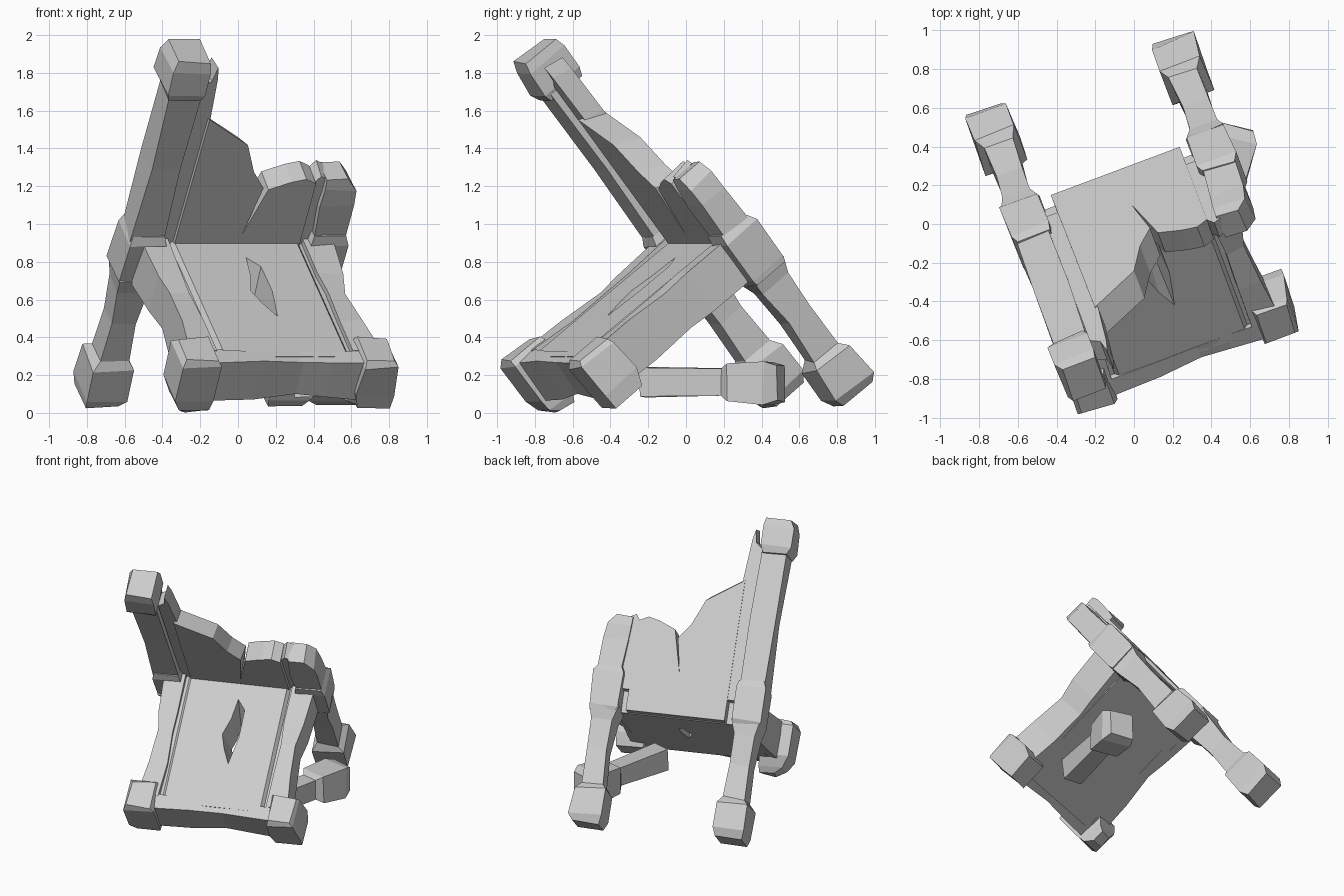
import bpy, bmesh, random
from math import radians
from mathutils import Matrix, Vector

random.seed(4)
# Chair frame: pitched forward onto its broken front legs, turned about z
CHAIR = Matrix.Rotation(radians(20.5), 4, 'Z') @ Matrix.Rotation(radians(38), 4, 'X')
LOOSE = Matrix.Translation((.37, -.23, .155)) @ Matrix.Rotation(radians(-13), 4, 'Z')


def skin(name, loops, matrix):
    """Close a stack of equal-sized loops into a solid."""
    bm = bmesh.new()
    rows = [[bm.verts.new(matrix @ Vector(p)) for p in loop] for loop in loops]
    n = len(rows[0])
    for a, b in zip(rows, rows[1:]):
        for i in range(n):
            j = (i + 1) % n
            bm.faces.new((a[i], a[j], b[j], b[i]))
    bm.faces.new(rows[0])
    bm.faces.new(rows[-1])
    bmesh.ops.recalc_face_normals(bm, faces=bm.faces)
    mesh = bpy.data.meshes.new(name)
    bm.to_mesh(mesh)
    bm.free()
    obj = bpy.data.objects.new(name, mesh)
    bpy.context.collection.objects.link(obj)
    return obj


def along(axis, t, a, b):
    return {'x': (t, a, b), 'y': (a, t, b), 'z': (a, b, t)}[axis]


def beam(name, axis, rings, matrix=CHAIR, rough=.008):
    """Hewn square beam; each ring is (station, centre a, centre b, half a, half b)."""
    loops = []
    for t, a, b, ha, hb in rings:
        loops.append([along(axis, t + random.uniform(-rough, rough),
                            a + sa * ha + random.uniform(-rough, rough),
                            b + sb * hb + random.uniform(-rough, rough))
                      for sa, sb in ((-1, -1), (1, -1), (1, 1), (-1, 1))])
    return skin(name, loops, matrix)


def board(name, profile, front, back, drop=0):
    """Upright board from an (x, z) outline, its upper edge changing by drop at the back."""
    loops = [[(x, front, z) for x, z in profile],
             [(x, back, z + (drop if z > .9 else 0)) for x, z in profile]]
    return skin(name, loops, CHAIR)


# Seat with raised middle panel and a splintered hole
seat = board('seat', [(-.46, .445), (.46, .445), (.46, .665), (.365, .665), (.345, .69),
                      (-.345, .69), (-.365, .665), (-.46, .665)], -.40, .64)
hole = [(.02, .46), (.083, .38), (.085, .16), (.05, -.06), (-.005, .06), (-.04, .17), (.0, .3)]
cutter = skin('hole_cutter',
              [[(.03 + (x - .03) * s, .2 + (y - .2) * s, z) for x, y in hole]
               for s, z in ((.5, .40), (1.02, .72))], CHAIR)
cutter.hide_render = True
cutter.hide_viewport = True
cutter.display_type = 'WIRE'
cut = seat.modifiers.new('hole', 'BOOLEAN')
cut.operation = 'DIFFERENCE'
cut.solver = 'EXACT'
cut.object = cutter

# Front rail, chipped along its middle
beam('front_rail', 'x', [(-.46, -.41, .575, .055, .125), (-.15, -.405, .575, .05, .12),
                         (.08, -.395, .58, .045, .105), (.25, -.405, .575, .05, .12),
                         (.46, -.41, .575, .055, .125)])

for side, s in (('left', -1), ('right', 1)):
    # Side rails, worn thinner in the middle
    beam(side + '_rail', 'y', [(-.36, s * .46, .575, .075, .128), (-.1, s * .45, .572, .065, .125),
                               (.15, s * .44, .57, .055, .122), (.3, s * .45, .572, .065, .125),
                               (.6, s * .465, .575, .08, .128)])
    # Rear legs with block feet
    beam(side + '_rear_leg', 'z', [(-.385, s * .515, .65, .095, .105), (-.33, s * .515, .65, .115, .125),
                                   (-.14, s * .515, .65, .11, .12), (-.095, s * .515, .65, .078, .085),
                                   (.15, s * .515, .65, .07, .078), (.36, s * .515, .65, .08, .09),
                                   (.46, s * .512, .65, .105, .11)])
    # Joint blocks where posts meet the seat
    beam(side + '_joint', 'z', [(.42, s * .515, .65, .09, .1), (.46, s * .512, .65, .107, .112),
                                (.70, s * .512, .65, .107, .112), (.75, s * .512, .65, .09, .095)])

# Front corner blocks with snapped-off legs
beam('left_front_stub', 'z', [(.725, -.505, -.38, .085, .1), (.69, -.505, -.38, .105, .118),
                              (.46, -.505, -.38, .11, .115), (.39, -.48, -.40, .085, .085),
                              (.345, -.46, -.385, .05, .04)])
beam('right_front_stub', 'z', [(.725, .505, -.38, .08, .1), (.69, .51, -.38, .1, .118),
                               (.5, .52, -.38, .11, .115), (.41, .53, -.385, .1, .095)])

# Tall left post with cap, and broken right post
beam('left_post', 'z', [(.72, -.515, .65, .092, .09), (1.2, -.515, .65, .088, .085),
                        (1.70, -.515, .65, .09, .088)])
beam('left_post_cap', 'z', [(1.67, -.53, .655, .085, .11), (1.72, -.53, .655, .11, .122),
                            (1.86, -.53, .655, .11, .12), (1.92, -.525, .655, .09, .105)])
beam('right_post', 'z', [(.72, .515, .65, .09, .09), (.95, .505, .65, .095, .085),
                         (1.05, .5, .65, .09, .088), (1.12, .475, .65, .06, .075)])

# Narrow splintered strips beside each post
board('left_strip', [(-.425, .6), (-.335, .6), (-.325, 1.5), (-.345, 1.78), (-.36, 1.85),
                     (-.375, 1.76), (-.425, 1.72)], .6, .715, -.02)
board('right_strip', [(.35, .6), (.435, .6), (.43, 1.1), (.39, 1.12), (.355, 1.07)], .6, .715, .02)

# Backrest boards, split along the middle
board('left_back_board', [(-.35, .45), (.02, .45), (.02, .75), (.07, 1.06), (-.01, 1.17),
                          (-.085, 1.35), (-.34, 1.52)], .575, .72, -.06)
board('right_back_board', [(.01, .45), (.36, .45), (.36, 1.09), (.3, 1.12), (.22, 1.10),
                           (.1, 1.05), (.02, .75)], .575, .72, .01)

# Loose leg lying behind the chair
beam('loose_leg', 'y', [(0, 0, .01, .07, .08), (.44, 0, .01, .065, .07), (.48, 0, .005, .1, .105),
                        (.68, 0, .005, .108, .115), (.745, 0, .005, .085, .095)], LOOSE)
